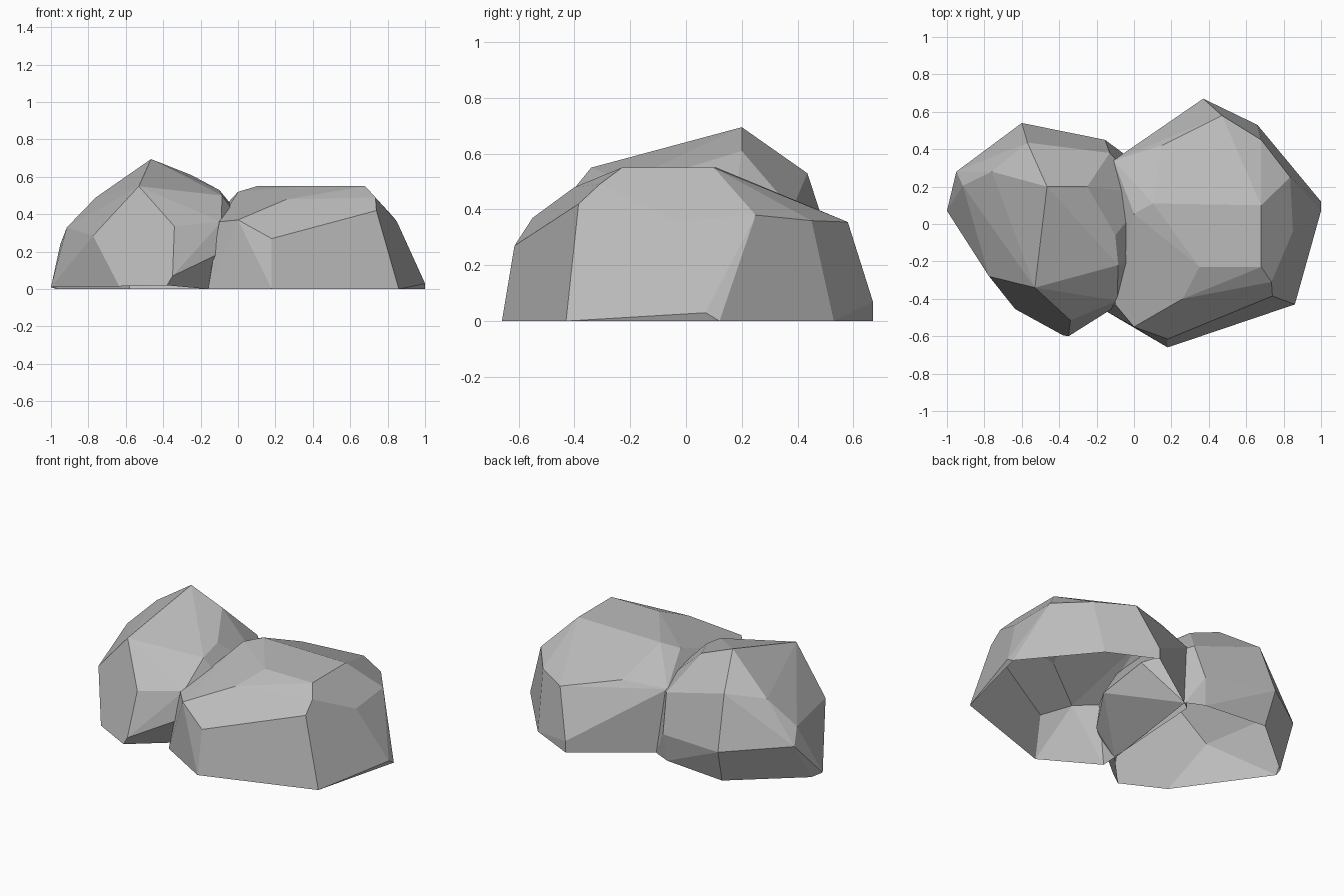
import bpy, bmesh, math
from mathutils import Vector

cube = bpy.data.objects.get("Cube")
if cube:
    bpy.data.objects.remove(cube, do_unlink=True)

# One plain grey stone colour
stone = bpy.data.materials.new("stone_grey")
stone.use_nodes = True
stone.diffuse_color = (0.5, 0.5, 0.5, 1)
bsdf = stone.node_tree.nodes["Principled BSDF"]
bsdf.inputs["Base Color"].default_value = stone.diffuse_color
bsdf.inputs["Roughness"].default_value = 0.9


def boulder(name, corners):
    """Faceted convex stone, hollow and open at the ground."""
    bm = bmesh.new()
    for c in corners:
        bm.verts.new(c)
    hull = bmesh.ops.convex_hull(bm, input=bm.verts[:])
    loose = {v for v in hull["geom_interior"] + hull["geom_unused"]
             if isinstance(v, bmesh.types.BMVert)}
    bmesh.ops.delete(bm, geom=list(loose), context="VERTS")
    bmesh.ops.recalc_face_normals(bm, faces=bm.faces[:])
    # Open underside
    base = [f for f in bm.faces
            if f.normal.z < -0.9 and f.calc_center_median().z < 0.05]
    bmesh.ops.delete(bm, geom=base, context="FACES")
    # Merge nearly flat triangles into broad facets
    bmesh.ops.dissolve_limit(bm, angle_limit=math.radians(5),
                             verts=bm.verts[:], edges=bm.edges[:])
    mesh = bpy.data.meshes.new(name)
    bm.to_mesh(mesh)
    bm.free()
    mesh.materials.append(stone)
    obj = bpy.data.objects.new(name, mesh)
    bpy.context.collection.objects.link(obj)
    return obj


# Broad flat-topped boulder
boulder("wide_boulder", [
    # ground rim
    (.37, .67, 0), (.66, .53, 0), (1, .12, 0), (.86, -.43, 0),
    (.18, -.66, 0), (-.16, -.46, 0), (-.11, .34, 0),
    # shoulders
    (.37, .67, .07), (1, .07, .03), (.18, -.615, .27), (0, -.55, .37),
    (-.1, -.43, .36), (.47, .58, .355), (.68, .45, .36), (.835, .25, .38),
    (.85, -.04, .36), (.74, -.385, .42), (.735, -.31, .49),
    (.26, -.4, .48), (-.11, .34, .4), (.15, .42, .42), (0, .055, .52),
    # plateau
    (.68, .1, .55), (.68, -.23, .55), (.35, -.23, .55), (.1, .11, .55),
])

# Taller peaked boulder leaning into the wide one
boulder("peaked_boulder", [
    # ground rim
    (-.58, .47, 0), (-.17, .43, 0), (-.97, .14, 0), (-1, .07, .01),
    (-.635, -.455, .015), (-.38, -.595, .02), (-.16, -.36, 0),
    (-.06, .38, 0),
    # waist
    (-.35, -.6, .07), (-.6, .54, .21), (-.155, .45, .17),
    (-.95, .28, .24), (-.915, .205, .33), (-.775, -.28, .285),
    (-.34, -.515, .335), (-.09, -.41, .36), (-.08, -.43, .2),
    (.1, -.15, .24), (.08, .16, .31), (-.13, .38, .4),
    # crown
    (-.57, .435, .53), (-.76, .28, .49), (-.28, .36, .49),
    (-.53, -.34, .55), (-.085, -.22, .5), (-.1, -.06, .53),
    (-.25, .2, .61), (-.465, .2, .695),
])
